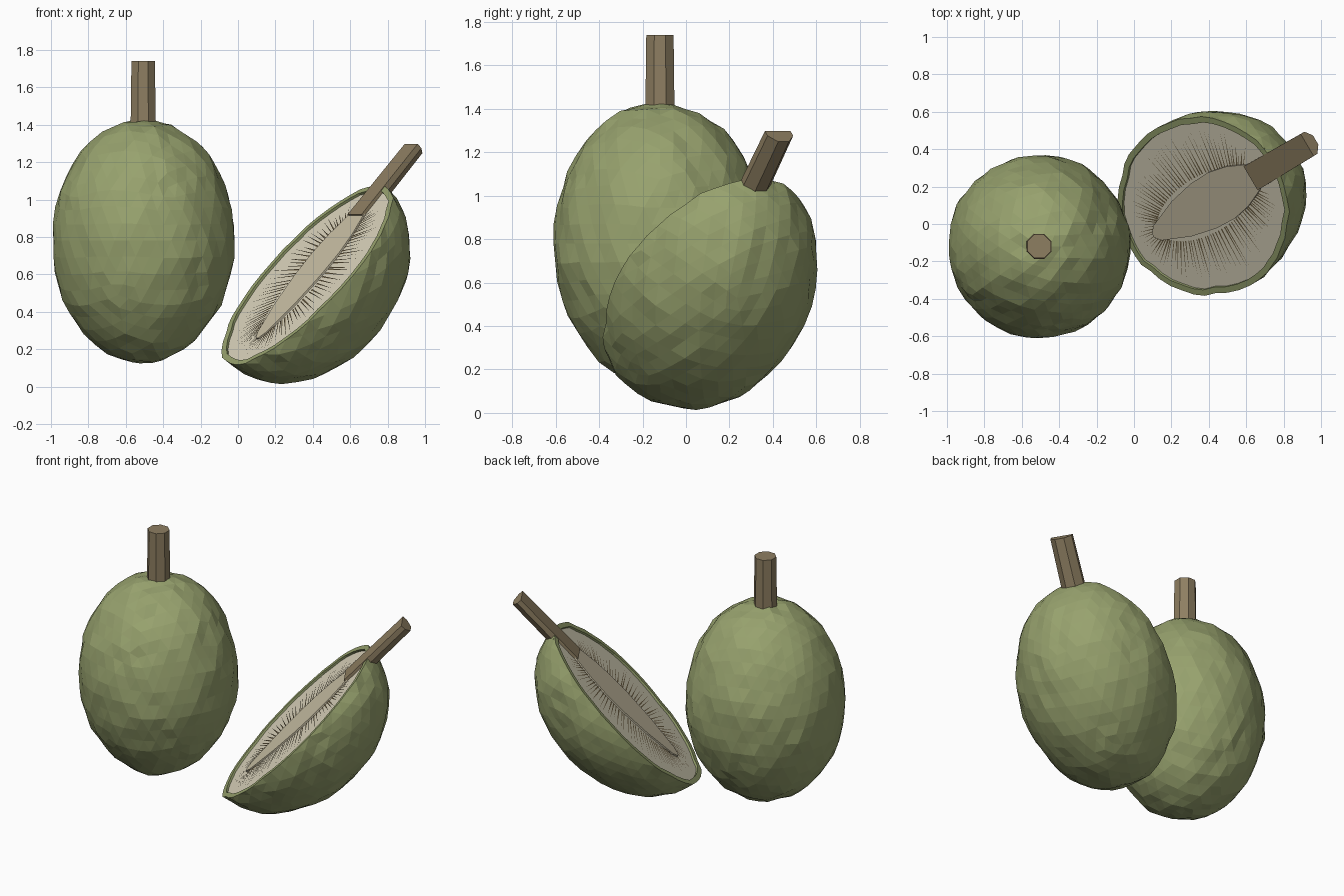
import bpy, bmesh, math, random
from mathutils import Vector, Matrix, noise

if "Cube" in bpy.data.objects:
    bpy.data.objects.remove(bpy.data.objects["Cube"])


def mat(name, col):
    m = bpy.data.materials.new(name)
    m.diffuse_color = (*col, 1)
    m.use_nodes = True
    m.node_tree.nodes["Principled BSDF"].inputs["Base Color"].default_value = m.diffuse_color
    return m


GREEN = mat("rind_green", (0.31, 0.36, 0.155))
WOOD = mat("stem_brown", (0.27, 0.21, 0.12))
FLESH = mat("flesh_cream", (0.70, 0.65, 0.50))
CORE = mat("core_tan", (0.58, 0.52, 0.37))
FIBRE = mat("fibre_brown", (0.16, 0.12, 0.06))

RX, RZ = 0.488, 0.652      # fruit half width, half height
RECESS = 0.014             # how far the flesh sits below the rim


def finish(bm, name, mats, matrix):
    bmesh.ops.recalc_face_normals(bm, faces=bm.faces)
    me = bpy.data.meshes.new(name)
    bm.to_mesh(me)
    bm.free()
    for m in mats:
        me.materials.append(m)
    ob = bpy.data.objects.new(name, me)
    bpy.context.collection.objects.link(ob)
    ob.matrix_world = matrix
    return ob


def fruit_bm(seed):
    # bumpy low-poly egg with a flattened crown
    rnd = random.Random(seed)
    bm = bmesh.new()
    bmesh.ops.create_icosphere(bm, subdivisions=4, radius=1)
    for v in bm.verts:
        d = v.co.normalized()
        s = 1 + 0.022 * noise.noise(d * 3.5 + Vector((seed, 0, 0))) + rnd.uniform(-0.012, 0.012)
        v.co = Vector((d.x * RX, d.y * RX, d.z * RZ)) * s
        v.co.z = min(v.co.z, 0.648)
    return bm


def stem_bm(z0, z1, r0, r1):
    bm = bmesh.new()
    bmesh.ops.create_cone(bm, cap_ends=True, segments=8, radius1=r0, radius2=r1, depth=z1 - z0,
                          matrix=Matrix.Translation((0, 0, (z0 + z1) / 2)) @ Matrix.Rotation(math.pi / 8, 4, 'Z'))
    return bm


def cut_half(bm, y):
    # keep the +y side and close the cut
    bmesh.ops.bisect_plane(bm, geom=bm.verts[:] + bm.edges[:] + bm.faces[:],
                           plane_co=(0, y, 0), plane_no=(0, 1, 0), clear_inner=True)
    edges = [e for e in bm.edges if e.is_boundary]
    return bmesh.ops.contextual_create(bm, geom=edges)["faces"][0]


# whole fruit
whole = Matrix.Translation((-0.507, -0.12, 0.78))
finish(fruit_bm(3), "whole_fruit", [GREEN], whole)
finish(stem_bm(0.58, 0.96, 0.073, 0.068), "whole_stem", [WOOD], whole)

# frame of the half fruit: z along the fruit, -y out of the cut face
yaw, pitch = math.radians(30.5), math.radians(47)
axis = Vector((math.cos(pitch) * math.cos(yaw), math.cos(pitch) * math.sin(yaw), math.sin(pitch)))
back = Vector((math.sin(pitch) * math.cos(yaw), math.sin(pitch) * math.sin(yaw), -math.cos(pitch)))
side = back.cross(axis)
half = Matrix.Translation((0.37, 0.095, 0.60)) @ Matrix((side, back, axis)).transposed().to_4x4()

# half fruit with a green rim and sunken flesh
bm = fruit_bm(8)
face = cut_half(bm, 0)
bmesh.ops.inset_region(bm, faces=[face], thickness=0.034, use_even_offset=True)
ring = bmesh.ops.extrude_discrete_faces(bm, faces=[face])["faces"][0]
inner = list(ring.verts)
bm.faces.remove(ring)
bmesh.ops.delete(bm, geom=inner, context='VERTS')
rim = [e for e in bm.edges if e.is_boundary]
ext = bmesh.ops.extrude_edge_only(bm, edges=rim)["geom"]
bmesh.ops.translate(bm, verts=[g for g in ext if isinstance(g, bmesh.types.BMVert)], vec=(0, RECESS, 0))
floor = bmesh.ops.contextual_create(bm, geom=[e for e in bm.edges if e.is_boundary])["faces"][0]
floor.material_index = 1
finish(bm, "half_fruit", [GREEN, FLESH], half)

# core: lens plate on the flesh
prof = [(-0.46, 0.012), (-0.42, 0.045), (-0.2, 0.108), (0.0, 0.138), (0.16, 0.142), (0.3, 0.122),
        (0.42, 0.085), (0.5, 0.055)]
outline = [(w, z) for z, w in prof] + [(-w, z) for z, w in reversed(prof)]
bm = bmesh.new()
f = bm.faces.new([bm.verts.new((x, 0.004, z)) for x, z in outline])
e = bmesh.ops.extrude_face_region(bm, geom=[f])["geom"]
bmesh.ops.translate(bm, verts=[g for g in e if isinstance(g, bmesh.types.BMVert)], vec=(0, RECESS, 0))
finish(bm, "core", [CORE], half)

# fibres: thin spikes fanning out from the core
rnd = random.Random(5)
bm = bmesh.new()
N = 110
for i in range(N):
    a = 2 * math.pi * (i + rnd.uniform(-0.25, 0.25)) / N
    c, s = math.cos(a), math.sin(a)
    if s > 0.93:
        continue
    p0 = Vector((0.142 * c, 0, 0.02 + 0.42 * s))
    p1 = Vector((0.43 * c, 0, 0.59 * s))
    w = (p1 - p0).normalized().cross(Vector((0, 1, 0))) * rnd.uniform(0.003, 0.006)
    tip = p0.lerp(p1, rnd.uniform(0.6, 0.95))
    start = p0.lerp(p1, 0.04)
    lift = Vector((0, RECESS - 0.003, 0))
    bm.faces.new([bm.verts.new(q + lift) for q in (start - w, tip, start + w)])
finish(bm, "fibres", [FIBRE], half)

# half stem
bm = stem_bm(0.435, 0.95, 0.08, 0.074)
cut_half(bm, -0.004)
finish(bm, "half_stem", [WOOD], half)
